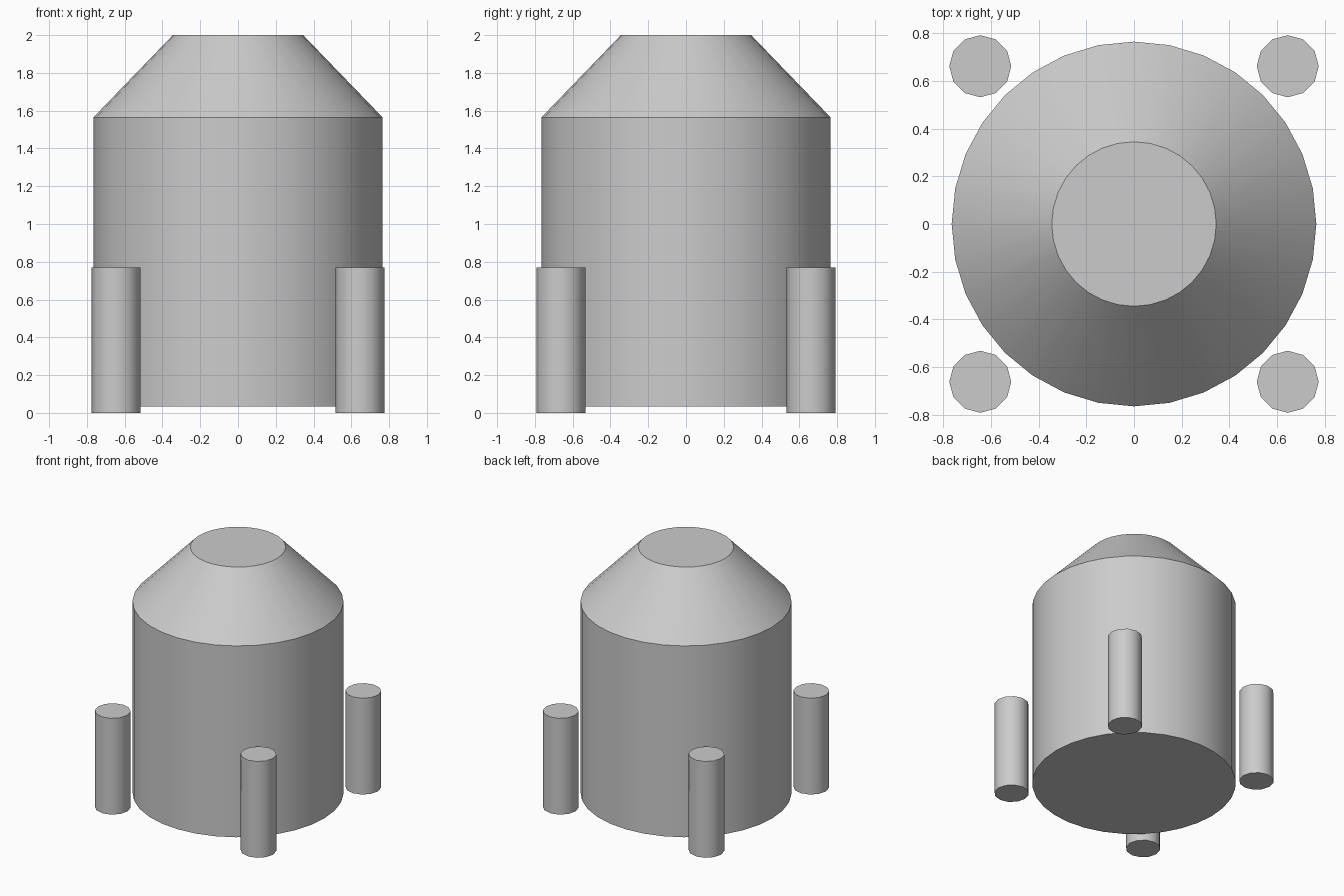
import bpy
import math

if "Cube" in bpy.data.objects:
    bpy.data.objects.remove(bpy.data.objects["Cube"], do_unlink=True)

# Single grey material
grey = bpy.data.materials.new("light_grey")
grey.use_nodes = True
colour = (0.6, 0.6, 0.6, 1)
grey.diffuse_color = colour
grey.node_tree.nodes["Principled BSDF"].inputs["Base Color"].default_value = colour


def frustum(name, sides, r_bottom, r_top, z0, z1, x=0, y=0):
    """Capped round part standing between two heights."""
    bpy.ops.mesh.primitive_cone_add(
        vertices=sides, radius1=r_bottom, radius2=r_top, depth=z1 - z0,
        location=(x, y, (z0 + z1) / 2))
    part = bpy.context.object
    part.name = name
    part.data.materials.append(grey)
    bpy.ops.object.shade_smooth_by_angle(angle=math.radians(35))
    return part


# Main body and sloped nose
frustum("body", 32, 0.765, 0.765, 0.035, 1.565)
frustum("nose", 32, 0.765, 0.345, 1.565, 2.0)

# Four legs standing just clear of the body
for side, x in (("left", 0.645), ("right", -0.645)):
    for end, y in (("front", -0.662), ("back", 0.662)):
        frustum(f"{end}_{side}_leg", 12, 0.13, 0.13, 0.0, 0.77, x, y)
